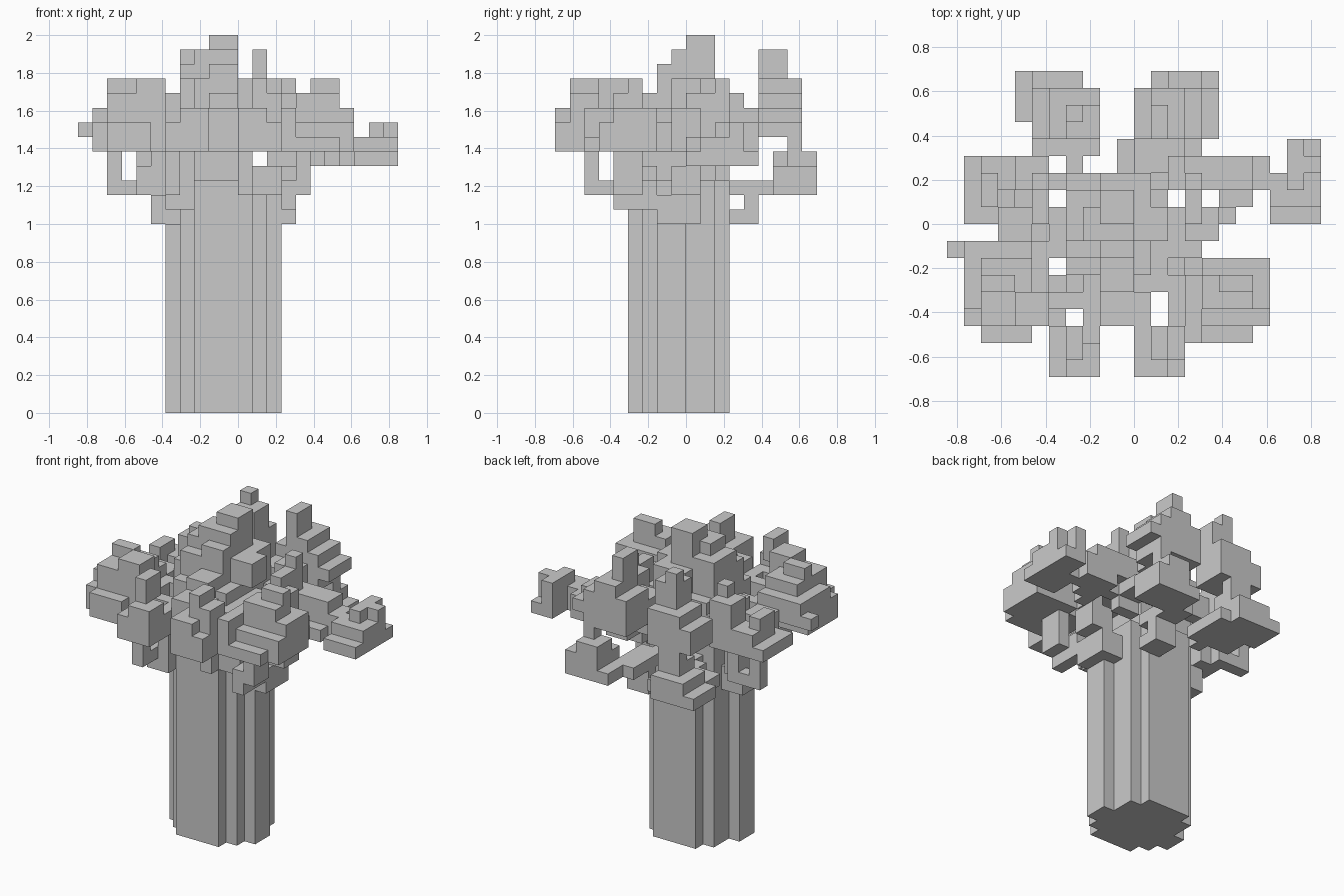
import bpy
import bmesh
from mathutils import Vector

cube = bpy.data.objects.get("Cube")
if cube:
    bpy.data.objects.remove(cube, do_unlink=True)

UNIT = 2 / 26  # the model is 26 blocks tall
grey = bpy.data.materials.new("plain_grey")
grey.use_nodes = True
colour = (0.59, 0.59, 0.59, 1)
grey.diffuse_color = colour
grey.node_tree.nodes["Principled BSDF"].inputs["Base Color"].default_value = colour

limbs = {}      # limb name -> set of block cells
occupied = set()


def box(limb, x, y, z):
    """Fill a block range (start, end) on every axis; earlier limbs keep their cells."""
    cells = limbs.setdefault(limb, set())
    for i in range(*x):
        for j in range(*y):
            for k in range(*z):
                if (i, j, k) not in occupied:
                    occupied.add((i, j, k))
                    cells.add((i, j, k))


def build(limb, cells):
    """Mesh the exposed faces of the cells and merge the flat ones."""
    bm = bmesh.new()
    corners = {}

    def corner(p):
        key = tuple(p)
        if key not in corners:
            corners[key] = bm.verts.new(Vector(key) * UNIT)
        return corners[key]

    for cell in cells:
        for axis in range(3):
            for side in (0, 1):
                neighbour = list(cell)
                neighbour[axis] += 2 * side - 1
                if tuple(neighbour) in occupied:
                    continue
                u, v = (axis + 1) % 3, (axis + 2) % 3
                ring = []
                for du, dv in ((0, 0), (1, 0), (1, 1), (0, 1)):
                    p = list(cell)
                    p[axis] += side
                    p[u] += du
                    p[v] += dv
                    ring.append(corner(p))
                bm.faces.new(ring if side else ring[::-1])
    bmesh.ops.dissolve_limit(bm, angle_limit=0.01, verts=bm.verts[:], edges=bm.edges[:])
    mesh = bpy.data.meshes.new(limb)
    bm.to_mesh(mesh)
    bm.free()
    mesh.materials.append(grey)
    bpy.context.collection.objects.link(bpy.data.objects.new(limb, mesh))


# Trunk: stepped round column
for x, y in (((-3, 1), (-4, 3)), ((-4, 2), (-3, 2)), ((-5, 3), (-2, 0))):
    box("trunk", x, y, (0, 13))
box("trunk", (-4, 2), (-3, 2), (13, 16))
box("trunk", (-3, 1), (-4, 3), (13, 16))
box("trunk", (-4, 1), (-3, 2), (16, 18))

# Branches spreading from the trunk top
part = "branches"
box(part, (2, 4), (-2, 1), (13, 15))
box(part, (3, 5), (-1, 1), (15, 17))
box(part, (3, 4), (-5, -2), (14, 16))
box(part, (4, 5), (-5, -3), (15, 18))
box(part, (1, 3), (-4, -2), (15, 17))
box(part, (-6, -4), (-1, 1), (13, 15))
box(part, (-7, -5), (0, 2), (15, 17))
box(part, (-6, -5), (0, 1), (17, 18))
box(part, (-9, -6), (2, 3), (15, 16))
box(part, (-9, -8), (2, 3), (16, 18))
box(part, (-7, -6), (2, 3), (16, 18))
box(part, (-5, -3), (-5, -3), (14, 15))
box(part, (-5, -4), (-7, -4), (15, 16))
box(part, (-5, -4), (-7, -6), (16, 18))
box(part, (-4, -3), (-5, -3), (15, 18))
box(part, (0, 1), (-5, -4), (15, 18))
box(part, (0, 2), (3, 5), (13, 14))
box(part, (0, 2), (4, 5), (14, 15))
box(part, (-4, -3), (3, 7), (15, 16))
box(part, (0, 2), (3, 7), (15, 16))
box(part, (2, 4), (2, 3), (16, 19))
box(part, (2, 4), (3, 5), (17, 18))
box(part, (4, 6), (2, 3), (17, 18))

# Centre of the crown, stepping up to the peak
part = "crown_centre"
box(part, (-4, 1), (-3, 3), (18, 21))
box(part, (-4, 0), (-2, 2), (21, 23))
box(part, (0, 2), (-1, 1), (21, 23))
box(part, (-2, 1), (1, 3), (21, 23))
box(part, (-4, 0), (-1, 2), (23, 24))
box(part, (-2, 0), (-2, -1), (23, 24))
box(part, (-3, 0), (-1, 1), (24, 25))
box(part, (-2, 0), (0, 2), (24, 26))
box(part, (-3, 1), (-5, -2), (18, 20))
box(part, (-2, 0), (-4, -2), (20, 22))
box(part, (-5, -4), (-2, 1), (18, 20))
box(part, (-6, -4), (2, 3), (18, 20))
box(part, (-1, 2), (3, 5), (18, 20))

# Right side of the crown
part = "crown_right"
box(part, (1, 4), (-2, 1), (18, 20))
box(part, (1, 2), (-4, -2), (18, 20))
box(part, (3, 5), (-1, 1), (18, 21))
box(part, (1, 5), (2, 4), (18, 20))
box(part, (3, 4), (0, 3), (19, 22))
box(part, (2, 3), (2, 4), (20, 22))
box(part, (3, 4), (2, 3), (22, 23))
box(part, (4, 6), (0, 1), (17, 19))
box(part, (5, 8), (2, 4), (17, 19))
box(part, (5, 7), (2, 4), (19, 20))
box(part, (5, 7), (1, 2), (17, 18))

# Far right clump
part = "far_right_clump"
box(part, (8, 11), (0, 3), (17, 18))
box(part, (9, 11), (3, 5), (17, 18))
box(part, (8, 11), (1, 3), (18, 19))
box(part, (9, 11), (2, 4), (18, 19))
box(part, (9, 10), (2, 5), (18, 20))
box(part, (10, 11), (3, 4), (19, 20))

# Front right clump
part = "front_right_clump"
box(part, (4, 8), (-6, -2), (18, 20))
box(part, (4, 7), (-7, -6), (18, 19))
box(part, (4, 8), (-5, -2), (20, 21))
box(part, (4, 7), (-5, -3), (21, 22))
box(part, (5, 7), (-4, -3), (22, 23))
box(part, (2, 4), (-6, -3), (18, 20))
box(part, (3, 4), (-7, -3), (18, 21))

# Two front clumps
part = "front_clump_a"
box(part, (-5, -2), (-9, -6), (18, 20))
box(part, (-4, -2), (-9, -7), (20, 21))
box(part, (-4, -3), (-8, -6), (21, 23))
box(part, (-3, -2), (-7, -4), (18, 20))
part = "front_clump_b"
box(part, (0, 3), (-9, -6), (18, 20))
box(part, (0, 2), (-9, -6), (20, 21))
box(part, (1, 3), (-8, -6), (20, 22))
box(part, (1, 2), (-8, -6), (22, 23))
box(part, (-2, 1), (-6, -4), (18, 21))

# Front left clump and the nub on its side
part = "front_left_clump"
box(part, (-10, -5), (-6, -2), (18, 20))
box(part, (-9, -6), (-7, -6), (18, 20))
box(part, (-10, -6), (-5, -1), (19, 21))
box(part, (-9, -6), (-6, -2), (20, 22))
box(part, (-9, -7), (-4, -3), (22, 23))
box(part, (-7, -5), (-6, -4), (20, 23))
box(part, (-11, -9), (-2, -1), (19, 20))
box(part, (-7, -4), (-2, -1), (18, 20))
box(part, (-5, -3), (-5, -4), (18, 19))
box(part, (-5, -3), (-5, -4), (18, 20))

# Left clump
part = "left_clump"
box(part, (-10, -7), (0, 4), (18, 19))
box(part, (-8, -6), (-1, 1), (18, 20))
box(part, (-9, -5), (2, 4), (18, 20))
box(part, (-9, -8), (1, 3), (19, 21))
box(part, (-6, -5), (0, 3), (18, 21))
box(part, (-7, -5), (2, 4), (20, 22))
box(part, (-6, -5), (2, 3), (22, 23))

# Back clumps: a low ledge, a thin stem and a tall top each
part = "back_left_clump"
box(part, (-7, -3), (6, 9), (15, 16))
box(part, (-6, -2), (4, 8), (15, 16))
box(part, (-6, -3), (6, 9), (16, 17))
box(part, (-5, -3), (6, 8), (17, 18))
box(part, (-5, -3), (7, 8), (18, 20))
box(part, (-6, -2), (5, 8), (19, 21))
box(part, (-5, -2), (5, 8), (21, 22))
box(part, (-4, -2), (5, 7), (22, 24))
box(part, (-4, -3), (6, 7), (24, 25))
part = "back_right_clump"
box(part, (1, 5), (6, 9), (15, 16))
box(part, (2, 5), (6, 9), (16, 17))
box(part, (2, 4), (7, 9), (17, 18))
box(part, (3, 4), (7, 8), (18, 20))
box(part, (0, 4), (5, 8), (19, 22))
box(part, (4, 5), (5, 8), (20, 21))
box(part, (1, 3), (5, 8), (22, 23))
box(part, (1, 2), (5, 7), (23, 25))
box(part, (0, 3), (3, 5), (19, 21))

for name, cells in limbs.items():
    build(name, cells)
